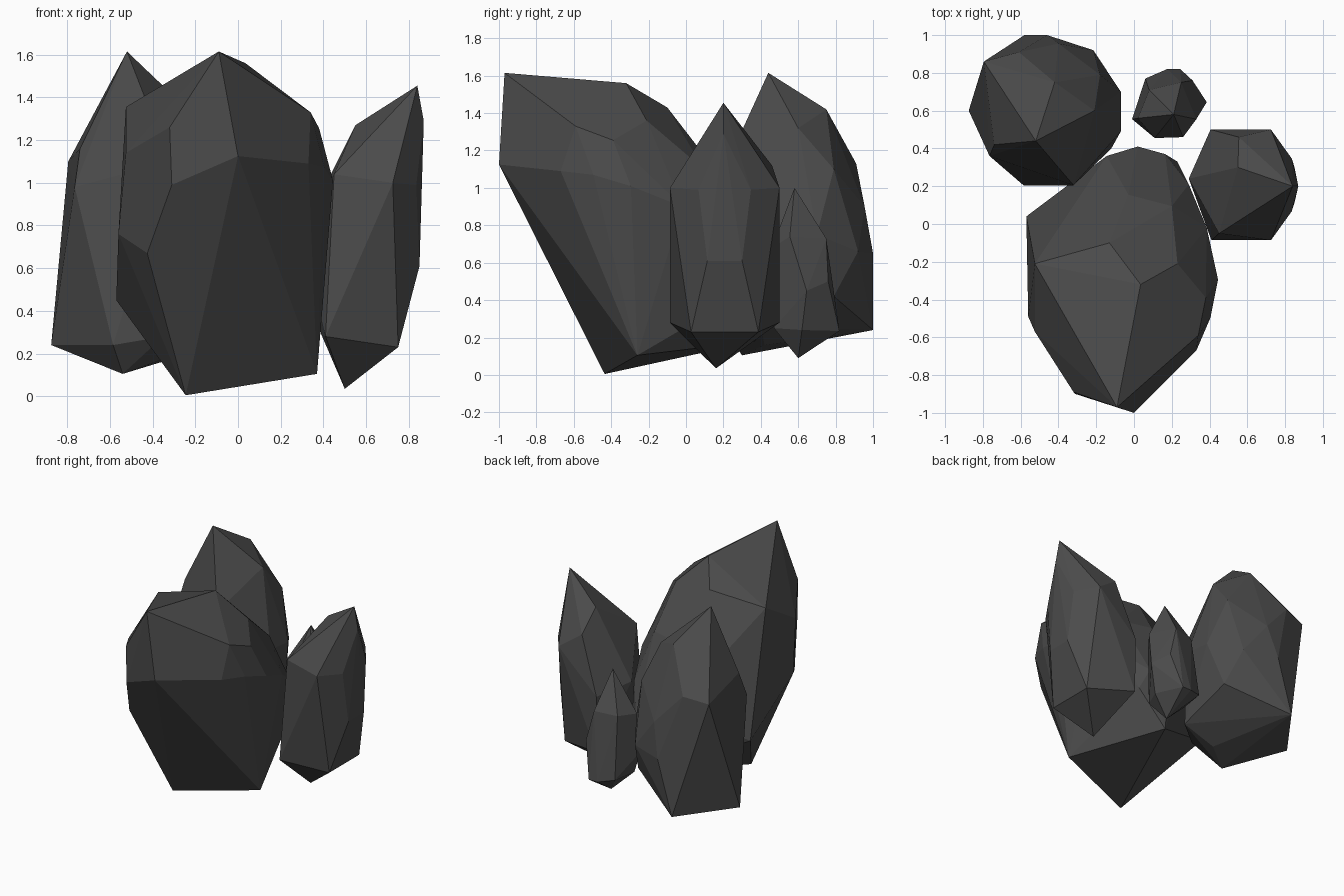
import bpy, bmesh, math

stone = bpy.data.materials.new("dark_stone")
stone.diffuse_color = (0.07, 0.07, 0.07, 1)


def rock(name, corners):
    """Faceted boulder: convex hull of its corner points, near-flat faces merged."""
    bm = bmesh.new()
    for p in corners:
        bm.verts.new(p)
    res = bmesh.ops.convex_hull(bm, input=bm.verts)
    loose = {g for g in res["geom_interior"] + res["geom_unused"]
             if isinstance(g, bmesh.types.BMVert)}
    bmesh.ops.delete(bm, geom=list(loose), context='VERTS')
    bmesh.ops.dissolve_limit(bm, angle_limit=math.radians(3),
                             verts=bm.verts, edges=bm.edges)
    bmesh.ops.recalc_face_normals(bm, faces=bm.faces)
    me = bpy.data.meshes.new(name)
    bm.to_mesh(me)
    bm.free()
    me.materials.append(stone)
    ob = bpy.data.objects.new(name, me)
    bpy.context.collection.objects.link(ob)
    return ob


# Large leaning rock in front
rock("large_front_rock", [
    (-.09, -.97, 1.615), (0, -1, 1.125), (-.31, -.9, .99), (-.32, -.89, 1.26),
    (-.525, -.57, 1.14), (-.525, -.21, 1.355), (.035, -.32, 1.56),
    (-.13, -.1, 1.43), (.23, -.21, 1.36), (.38, -.39, 1.255), (.34, -.59, 1.33),
    (.33, -.67, 1.09), (.405, -.495, 1.07), (.445, -.295, 1.01),
    (-.56, -.49, .76), (-.57, .04, .45), (-.425, -.7, .67),
    (-.03, .155, 1.1), (.2, .095, 1.1), (.385, -.02, .9), (.29, .21, .75),
    (-.145, .36, .7), (.02, .41, .6), (.165, .37, .6), (.23, .33, .45),
    (-.245, -.435, .005), (.37, -.26, .105), (.03, .37, .18),
])

# Tall rock at the back left
rock("tall_left_rock", [
    (-.52, .44, 1.615), (-.42, .75, 1.42), (-.21, .6, 1.32), (-.18, .79, 1.1),
    (-.61, .91, 1.13), (-.795, .86, 1.1), (-.74, .42, 1.16), (-.765, .36, .98),
    (-.32, .205, 1.1), (-.07, .49, .77), (-.07, .7, .75), (-.215, .92, .66),
    (-.4, .955, .9), (-.46, 1, .65), (-.58, 1, .24), (-.15, .79, .42),
    (-.875, .6, .24), (-.585, .205, .24), (-.35, .205, .28), (-.12, .4, .26),
    (-.54, .3, .105), (-.36, .42, .16),
])

# Hexagonal upright rock on the right, mirrored about y = 0.2
half = [(.725, .293, 1.0), (.835, .14, .99), (.85, .093, .61),
        (.75, .18, .23), (.41, .293, .28)]
rock("right_rock",
     [(x, .207 + s * d, z) for x, d, z in half for s in (-1, 1)] + [
    (.84, .2, 1.455), (.87, .2, 1.29), (.55, .3, 1.27), (.555, .46, 1.12),
    (.45, -.05, 1.04), (.405, .5, .7), (.29, .24, .75), (.39, .1, .29),
    (.5, .16, .035),
])

# Small pointed rock behind
rock("small_back_rock", [
    (.21, .58, 1.0), (.25, .75, .73), (.08, .71, .72), (.33, .555, .74),
    (.26, .46, .68), (.11, .455, .66), (.02, .56, .7),
    (.385, .645, .45), (.31, .76, .5), (-.01, .555, .42),
    (.175, .82, .235), (.245, .82, .235), (.33, .62, .24), (.06, .77, .26),
    (.03, .58, .26), (.11, .47, .26), (.26, .47, .25), (.21, .6, .09),
])
